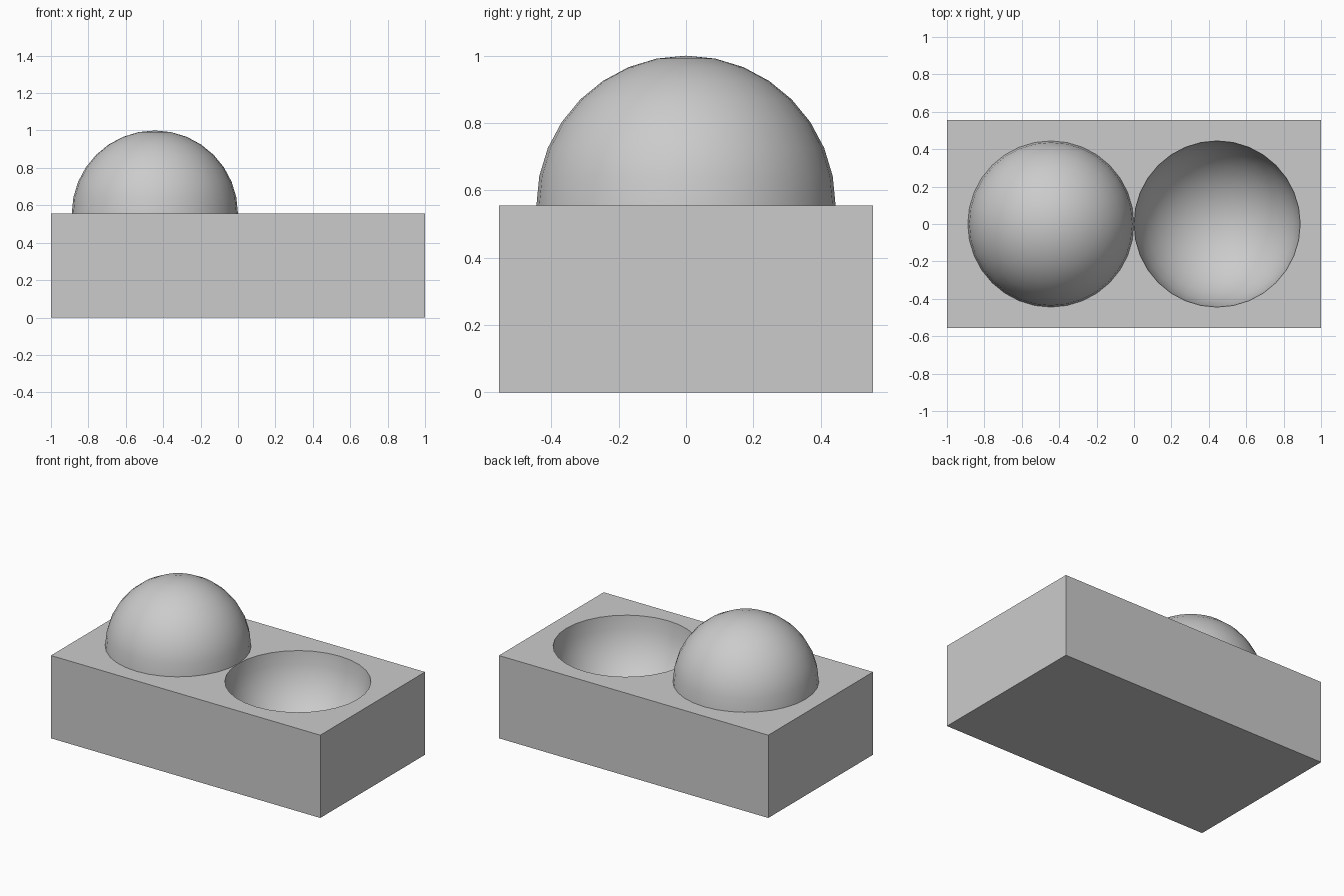
import bpy
import bmesh
from math import cos, sin, pi, radians

cube = bpy.data.objects.get("Cube")
if cube:
    bpy.data.objects.remove(cube, do_unlink=True)

HALF_X, HALF_Y, TOP = 1.0, 0.5556, 0.5556
RADIUS, CENTRE = 0.4443, 0.4445
SEGMENTS, RINGS = 32, 8

grey = bpy.data.materials.new("light grey")
colour = (0.6, 0.6, 0.6, 1)
grey.diffuse_color = colour
grey.use_nodes = True
grey.node_tree.nodes["Principled BSDF"].inputs["Base Color"].default_value = colour


def ring(bm, cx, angle, side):
    """Circle of latitude on a hemisphere resting on the block's top plane."""
    r, z = RADIUS * cos(angle), TOP + side * RADIUS * sin(angle)
    turns = [2 * pi * i / SEGMENTS for i in range(SEGMENTS)]
    return [bm.verts.new((cx + r * cos(t), r * sin(t), z)) for t in turns]


def hemisphere(bm, cx, side, rim):
    """Stack rings from the rim to the pole; side 1 is a dome, -1 a bowl."""
    lower = rim
    for k in range(1, RINGS):
        upper = ring(bm, cx, k * pi / 2 / RINGS, side)
        for i in range(SEGMENTS):
            j = (i + 1) % SEGMENTS
            bm.faces.new((lower[i], lower[j], upper[j], upper[i]))
        lower = upper
    pole = bm.verts.new((cx, 0, TOP + side * RADIUS))
    for i in range(SEGMENTS):
        bm.faces.new((lower[i], lower[(i + 1) % SEGMENTS], pole))


def loop_edges(bm, verts):
    return [bm.edges.new((v, verts[(i + 1) % len(verts)])) for i, v in enumerate(verts)]


def finish(bm, name):
    mesh = bpy.data.meshes.new(name)
    bm.to_mesh(mesh)
    bm.free()
    mesh.materials.append(grey)
    obj = bpy.data.objects.new(name, mesh)
    bpy.context.collection.objects.link(obj)
    bpy.ops.object.select_all(action="DESELECT")
    obj.select_set(True)
    bpy.context.view_layer.objects.active = obj
    bpy.ops.object.shade_smooth_by_angle(angle=radians(30))


# Block with a round opening under the dome and a bowl sunk beside it
bm = bmesh.new()
corners = [(-HALF_X, -HALF_Y), (HALF_X, -HALF_Y), (HALF_X, HALF_Y), (-HALF_X, HALF_Y)]
base = [bm.verts.new((x, y, 0)) for x, y in corners]
top = [bm.verts.new((x, y, TOP)) for x, y in corners]
dome_rim = ring(bm, -CENTRE, 0, 1)
bowl_rim = ring(bm, CENTRE, 0, -1)
edges = [e for loop in (top, dome_rim, bowl_rim) for e in loop_edges(bm, loop)]
bmesh.ops.triangle_fill(bm, edges=edges, use_beauty=True, normal=(0, 0, 1))
bm.faces.new(base[::-1])
for i in range(4):
    j = (i + 1) % 4
    bm.faces.new((base[i], base[j], top[j], top[i]))
hemisphere(bm, CENTRE, -1, bowl_rim)
# Point every face outward: up on top and inside the bowl, away from the centre elsewhere
bm.normal_update()
for face in bm.faces:
    c = face.calc_center_median()
    in_bowl = 0.01 < c.z < TOP - 0.001 and abs(c.y) < HALF_Y - 0.01 and abs(c.x) < HALF_X - 0.01
    if in_bowl or c.z > TOP - 0.001:
        if face.normal.z < 0:
            face.normal_flip()
finish(bm, "block_with_bowl")

# Dome standing on the other half
bm = bmesh.new()
hemisphere(bm, -CENTRE, 1, ring(bm, -CENTRE, 0, 1))
finish(bm, "dome")
